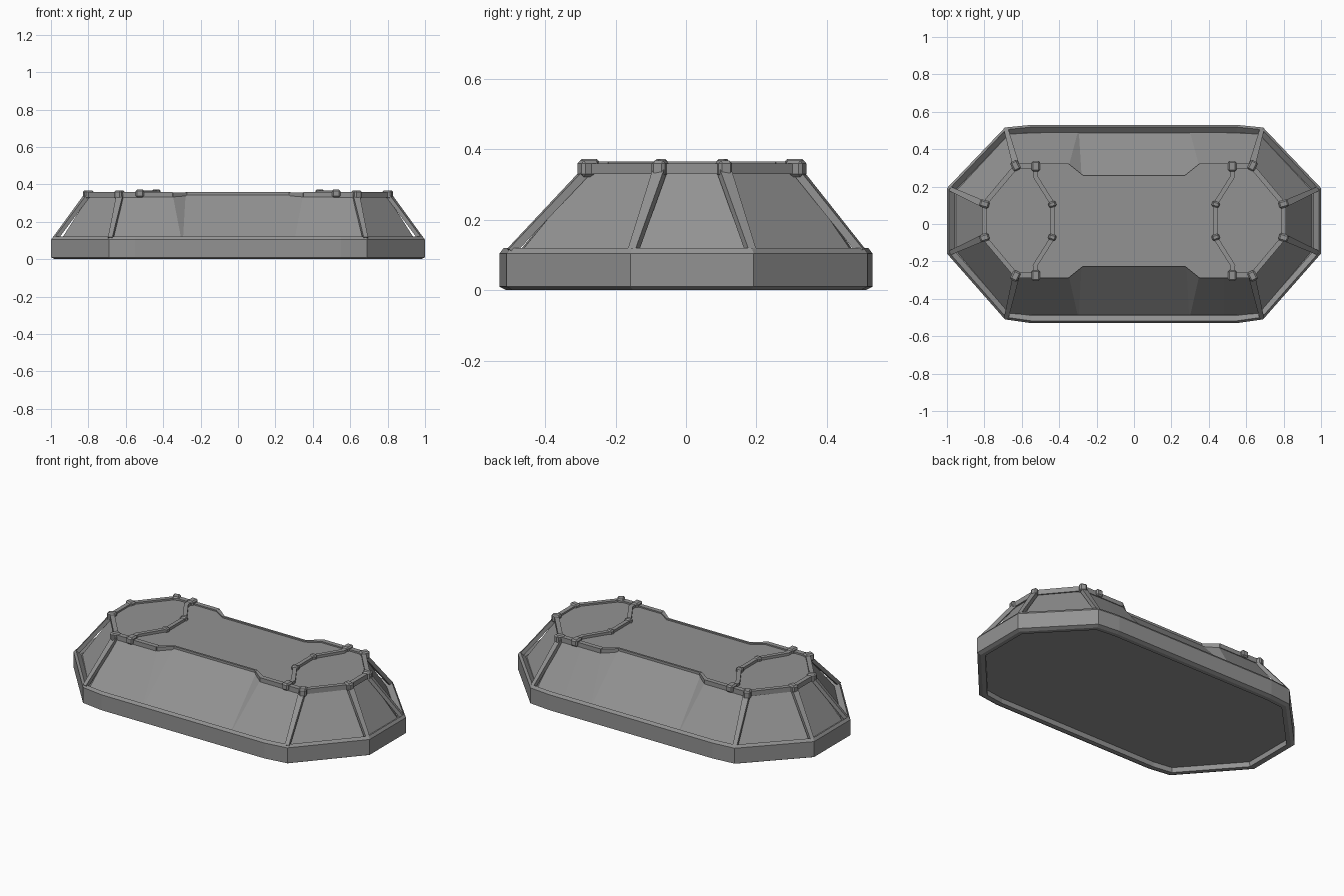
import bpy, bmesh
from mathutils import Vector, Matrix

if "Cube" in bpy.data.objects:
    bpy.data.objects.remove(bpy.data.objects["Cube"])

CY = 0.017  # the upper deck sits slightly behind the centre

grey = bpy.data.materials.new("dark_grey")
grey.diffuse_color = (0.29, 0.29, 0.29, 1)
grey.use_nodes = True
grey.node_tree.nodes["Principled BSDF"].inputs["Base Color"].default_value = grey.diffuse_color


def finish(bm, name):
    bmesh.ops.recalc_face_normals(bm, faces=bm.faces)
    me = bpy.data.meshes.new(name)
    bm.to_mesh(me)
    bm.free()
    me.materials.append(grey)
    ob = bpy.data.objects.new(name, me)
    bpy.context.collection.objects.link(ob)
    return ob


def full_loop(quarter):
    """Quarter outline (x, y, y shift) from the right end inward -> closed ccw outline."""
    back = [(x, y + s) for x, y, s in quarter]
    front = [(x, -y + s) for x, y, s in quarter]
    return (back + [(-x, y) for x, y in reversed(back)]
            + [(-x, y) for x, y in front] + list(reversed(front)))


def inset(loop, d):
    """Offset a ccw convex outline inward by d."""
    out = []
    for i, p in enumerate(loop):
        a, b, c = Vector(loop[i - 1]), Vector(p), Vector(loop[(i + 1) % len(loop)])
        u, v = (b - a).normalized(), (c - b).normalized()
        n1, n2 = Vector((-u.y, u.x)), Vector((-v.y, v.x))
        m = (n1 + n2).normalized()
        q = b + m * (d / m.dot(n1))
        out.append((q.x, q.y))
    return out


def loft(name, rings):
    """Skin a stack of (outline, z) rings and cap both ends."""
    bm = bmesh.new()
    vs = [[bm.verts.new((x, y, z)) for x, y in loop] for loop, z in rings]
    for a, b in zip(vs, vs[1:]):
        for i in range(len(a)):
            j = (i + 1) % len(a)
            bm.faces.new((a[i], a[j], b[j], b[i]))
    bm.faces.new(list(reversed(vs[0])))
    bm.faces.new(vs[-1])
    return finish(bm, name)


def add_box(bm, p, q, w, h, w2=None):
    """Box beam from p to q, width w tapering to w2, thickness h."""
    p, q = Vector(p), Vector(q)
    d = (q - p).normalized()
    side = d.cross(Vector((0, 0, 1))).normalized()
    up = side.cross(d)
    ends = []
    for c, ww in ((p, w), (q, w2 or w)):
        ends.append([bm.verts.new(c + side * sx * ww / 2 + up * sz * h / 2)
                     for sx, sz in ((-1, -1), (1, -1), (1, 1), (-1, 1))])
    a, b = ends
    for i in range(4):
        j = (i + 1) % 4
        bm.faces.new((a[i], a[j], b[j], b[i]))
    bm.faces.new(a)
    bm.faces.new(b)


def add_node(bm, p, direction, size, h):
    """Chamfered joint block facing along a plan direction."""
    x = Vector((direction[0], direction[1], 0)).normalized()
    y = Vector((-x.y, x.x, 0))
    rot = Matrix((x, y, Vector((0, 0, 1)))).transposed().to_4x4()
    mat = Matrix.Translation(p) @ rot @ Matrix.Diagonal((size * 1.3, size, h, 1))
    vs = bmesh.ops.create_cube(bm, size=1, matrix=mat)["verts"]
    edges = {e for v in vs for e in v.link_edges}
    bmesh.ops.bevel(bm, geom=list(edges), offset=0.008, segments=1, affect='EDGES')


# Base tray: recessed underside, chamfered wall and gutter sloping in behind the rim
outer = full_loop([(1.0, 0.175, CY), (0.69, 0.513, 0.003), (0.55, 0.53, 0)])
loft("base_tray", [
    (inset(outer, 0.047), 0.03), (inset(outer, 0.045), 0.0), (inset(outer, 0.02), 0.0),
    (outer, 0.01), (outer, 0.104), (inset(outer, 0.012), 0.12), (inset(outer, 0.04), 0.095)])

# Sloped hull with a flat top and notched middle panels
low = full_loop([(0.955, 0.16, CY), (0.668, 0.485, 0), (0.48, 0.492, 0),
                 (0.30, 0.492, 0), (0.295, 0.492, 0)])
high = full_loop([(0.79, 0.09, CY), (0.622, 0.288, CY), (0.48, 0.288, CY),
                  (0.35, 0.288, CY), (0.28, 0.237, CY)])
loft("hull", [(low, 0.09), (high, 0.35)])

# Frame rings, edge rails, sloped ribs and joints on each end
rings, rails, ribs, joints = (bmesh.new() for _ in range(4))
Z = 0.345
for sx in (-1, 1):
    def P(x, y, z=Z):
        return Vector((sx * x, y + CY, z))
    # straight end bar and inner cross bar
    add_box(rings, P(0.80, -0.09), P(0.80, 0.09), 0.026, 0.03)
    add_box(rings, P(0.434, -0.09, 0.354), P(0.434, 0.09, 0.354), 0.024, 0.024)
    for sy in (-1, 1):
        def Q(x, y, z=Z):
            return P(x, sy * y, z)
        add_box(rings, Q(0.80, 0.09), Q(0.63, 0.292), 0.026, 0.03)
        add_box(rings, Q(0.63, 0.292), Q(0.52, 0.292), 0.03, 0.03)
        # inner bar: short straight piece, then diagonal
        add_box(rings, Q(0.528, 0.29, 0.354), Q(0.528, 0.238, 0.354), 0.026, 0.024)
        add_box(rings, Q(0.532, 0.244, 0.354), Q(0.434, 0.088, 0.354), 0.024, 0.024)
        # rail stepping into the notch
        add_box(rails, Q(0.52, 0.292), Q(0.35, 0.292), 0.028, 0.026)
        add_box(rails, Q(0.355, 0.294), Q(0.275, 0.236), 0.024, 0.024, 0.014)
        # ribs down to the base corners
        foot = Vector((sx * 0.682, sy * 0.498, 0.11))
        add_box(ribs, foot, Q(0.63, 0.295, 0.343), 0.024, 0.022, 0.036)
        add_box(ribs, Q(0.977, 0.168, 0.11), Q(0.805, 0.09, 0.343), 0.024, 0.022, 0.036)
        # joints
        add_node(joints, Q(0.80, 0.09, 0.345), (sx, sy * 0.3), 0.04, 0.046)
        add_node(joints, Q(0.634, 0.295, 0.345), (sx * 0.5, sy), 0.042, 0.046)
        add_node(joints, Q(0.525, 0.292, 0.352), (0, sy), 0.044, 0.042)
        add_node(joints, Q(0.437, 0.088, 0.358), (sx, -sy * 0.3), 0.032, 0.03)
# thin lip along the notched middle
for sy in (-1, 1):
    y = sy * 0.237 + CY
    add_box(rails, (-0.28, y, 0.35), (0.28, y, 0.35), 0.012, 0.016)

finish(rings, "end_frame_rings")
finish(rails, "edge_rails")
finish(ribs, "sloped_ribs")
finish(joints, "frame_joints")
